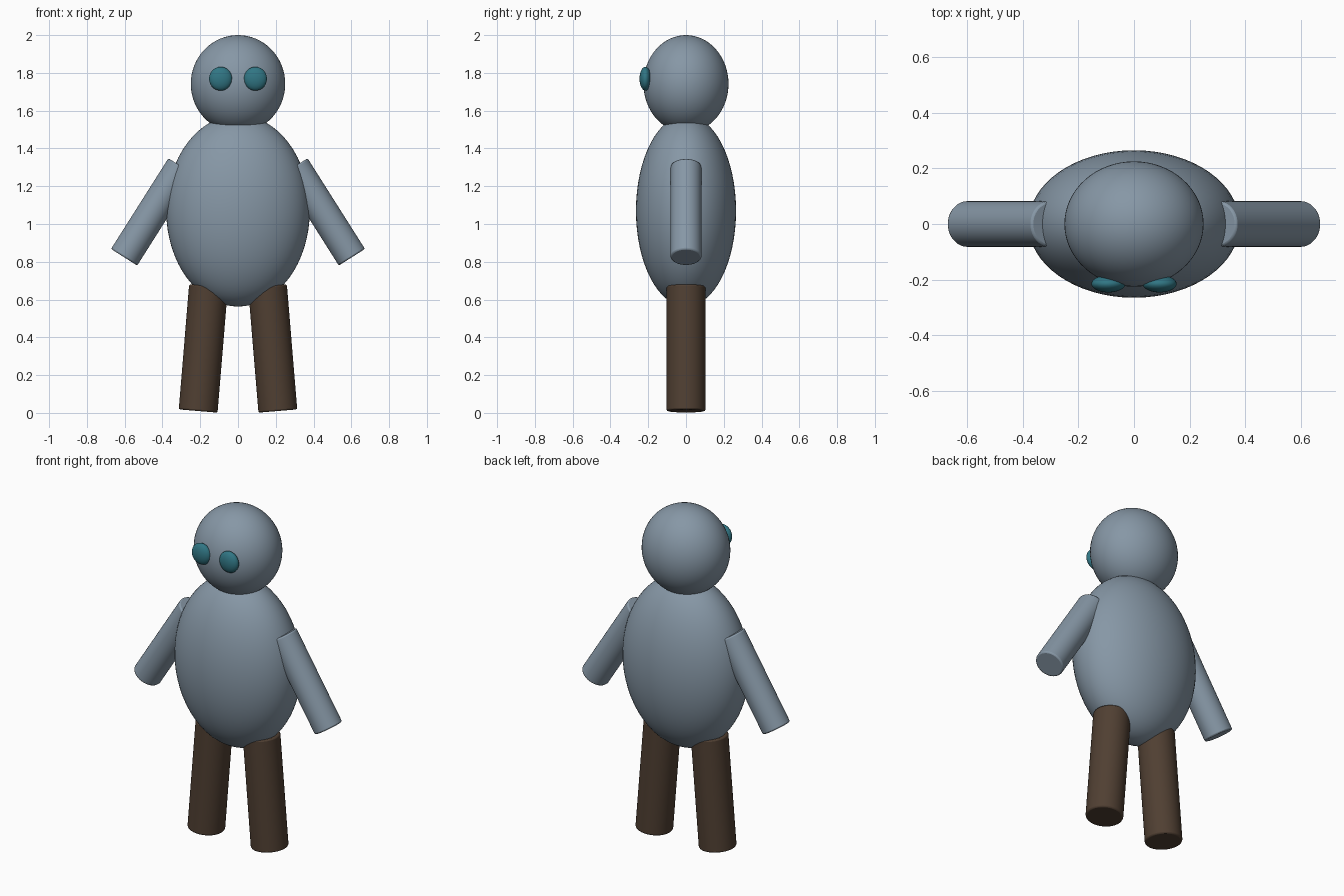
import bpy
from math import radians
from mathutils import Vector

if "Cube" in bpy.data.objects:
    bpy.data.objects.remove(bpy.data.objects["Cube"])


def material(name, rgb):
    m = bpy.data.materials.new(name)
    m.diffuse_color = (*rgb, 1)
    m.use_nodes = True
    m.node_tree.nodes["Principled BSDF"].inputs["Base Color"].default_value = m.diffuse_color
    return m


slate = material("slate", (0.24, 0.31, 0.38))
brown = material("brown", (0.08, 0.05, 0.032))
teal = material("teal", (0.03, 0.18, 0.23))


def ellipsoid(name, center, radii, mat, segments=64, rings=32):
    bpy.ops.mesh.primitive_uv_sphere_add(segments=segments, ring_count=rings,
                                         radius=1, location=center)
    ob = bpy.context.object
    ob.name = name
    ob.scale = radii
    ob.data.materials.append(mat)
    bpy.ops.object.transform_apply(location=False, rotation=False, scale=True)
    bpy.ops.object.shade_smooth()
    return ob


def limb(name, start, end, radius, mat):
    a, b = Vector(start), Vector(end)
    bpy.ops.mesh.primitive_cylinder_add(vertices=48, radius=radius,
                                        depth=(b - a).length, location=(a + b) / 2)
    ob = bpy.context.object
    ob.name = name
    ob.rotation_euler = (b - a).to_track_quat('Z', 'Y').to_euler()
    ob.data.materials.append(mat)
    bpy.ops.object.shade_smooth_by_angle(angle=radians(40))
    # Slightly softened rims
    bevel = ob.modifiers.new("rim", 'BEVEL')
    bevel.width = 0.008
    bevel.segments = 2
    bevel.limit_method = 'ANGLE'
    bevel.angle_limit = radians(40)
    return ob


# Body and head
ellipsoid("body", (0, 0, 1.07), (0.38, 0.265, 0.507), slate)
ellipsoid("head", (0, 0, 1.742), (0.25, 0.225, 0.258), slate)

# Paired parts
for side, s in (("left", -1), ("right", 1)):
    ellipsoid(side + "_eye", (s * 0.092, -0.215, 1.769),
              (0.061, 0.031, 0.063), teal, 40, 20)
    limb(side + "_arm", (s * 0.299, 0, 1.304), (s * 0.603, 0, 0.824), 0.082, slate)
    limb(side + "_leg", (s * 0.156, 0, 0.672), (s * 0.211, 0, 0.010), 0.103, brown)
